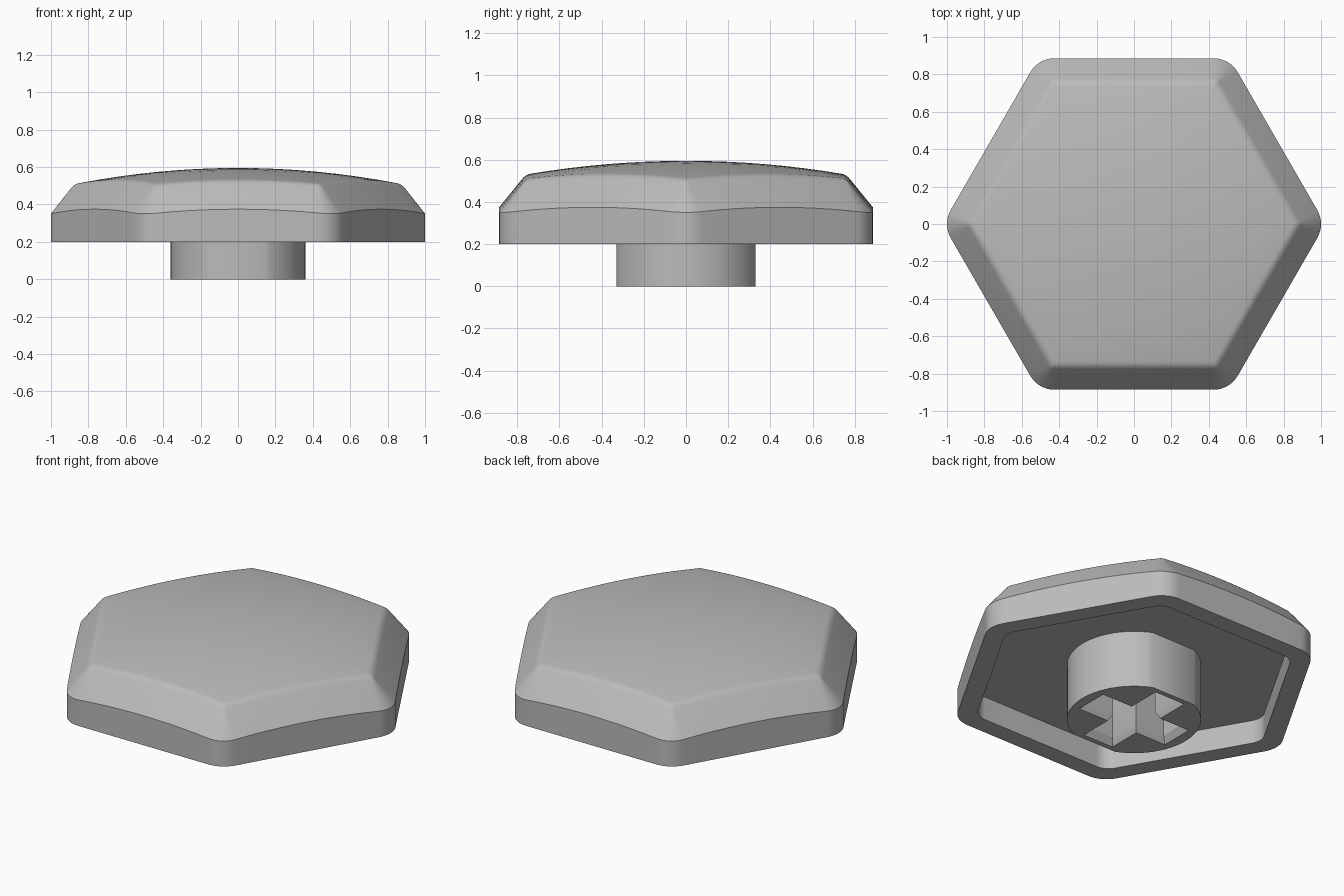
import bpy, bmesh, math
from mathutils import Vector

cube = bpy.data.objects.get("Cube")
if cube:
    bpy.data.objects.remove(cube, do_unlink=True)

grey = bpy.data.materials.new("mid_grey")
grey.use_nodes = True
colour = (0.5, 0.5, 0.5, 1)
grey.diffuse_color = colour
grey.node_tree.nodes["Principled BSDF"].inputs["Base Color"].default_value = colour

DOME = 4.45       # radius of the domed top
ARC, EDGE = 8, 10  # segments per rounded corner and per straight side


def hexagon(apothem, radius):
    """Outline of a hexagon with rounded corners pointing along x."""
    corner = (apothem - radius) / math.cos(math.pi / 6)
    arcs = []
    for k in range(6):
        mid = math.radians(60 * k)
        centre = Vector((math.cos(mid), math.sin(mid))) * corner
        arcs.append([centre + radius * Vector((math.cos(t), math.sin(t)))
                     for t in (mid + math.radians(60 * i / ARC - 30) for i in range(ARC + 1))])
    points = []
    for k in range(6):
        start, end = arcs[k][-1], arcs[(k + 1) % 6][0]
        points += arcs[k] + [start.lerp(end, i / EDGE) for i in range(1, EDGE)]
    return points


def add_loop(bm, points, z, domed=False):
    return [bm.verts.new((p.x, p.y, z - (p.length_squared / (2 * DOME) if domed else 0)))
            for p in points]


def bridge(bm, a, b):
    for i in range(len(a)):
        j = (i + 1) % len(a)
        bm.faces.new((a[i], a[j], b[j], b[i]))


def finish(bm, name):
    bmesh.ops.recalc_face_normals(bm, faces=bm.faces)
    mesh = bpy.data.meshes.new(name)
    bm.to_mesh(mesh)
    bm.free()
    mesh.materials.append(grey)
    ob = bpy.data.objects.new(name, mesh)
    bpy.context.collection.objects.link(ob)
    bpy.ops.object.select_all(action='DESELECT')
    ob.select_set(True)
    bpy.context.view_layer.objects.active = ob
    bpy.ops.object.shade_smooth_by_angle(angle=math.radians(30))
    return ob


# Cap: recessed underside, straight skirt, sloping shoulder, domed top
bm = bmesh.new()
loops = [add_loop(bm, hexagon(0.78, 0.1), 0.34),
         add_loop(bm, hexagon(0.78, 0.1), 0.2),
         add_loop(bm, hexagon(0.886, 0.15), 0.2),
         add_loop(bm, hexagon(0.886, 0.15), 0.463, True)]
bm.faces.new(loops[0])

# softened edge between shoulder and top
low, peak, inner = Vector((0.776, 0.578)), Vector((0.76, 0.595)), Vector((0.737, 0.595))
for i in range(6):
    t = i / 5
    p = low.lerp(peak, t).lerp(peak.lerp(inner, t), t)
    loops.append(add_loop(bm, hexagon(p.x, 0.03 - 0.015 * t), p.y, True))

# domed top
for i in range(7, 0, -1):
    s = i / 8
    loops.append(add_loop(bm, hexagon(inner.x * s, 0.015 * s), inner.y, True))
for a, b in zip(loops, loops[1:]):
    bridge(bm, a, b)
centre = bm.verts.new((0, 0, inner.y))
last = loops[-1]
for i in range(len(last)):
    bm.faces.new((last[i], last[(i + 1) % len(last)], centre))
finish(bm, "cap")


# Stem: round post with two flats and a cross-shaped socket
def cross(half, reach):
    points = []
    for k in range(4):
        c, s = round(math.cos(k * math.pi / 2)), round(math.sin(k * math.pi / 2))
        for x, y in ((reach, -half), (reach, half), (half, half)):
            points.append(Vector((x * c - y * s, x * s + y * c)))
    return points


RADIUS, FLAT = 0.36, 0.33
half_angle = math.asin(FLAT / RADIUS)
outline = []
for side in (0, math.pi):
    for i in range(25):
        t = side + half_angle * (i / 12 - 1)
        outline.append(Vector((math.cos(t), math.sin(t))) * RADIUS)

bm = bmesh.new()
foot = add_loop(bm, outline, 0)
top = add_loop(bm, outline, 0.4)
mouth = add_loop(bm, cross(0.1, 0.3), 0)
throat = add_loop(bm, cross(0.08, 0.275), 0.04)
floor = add_loop(bm, cross(0.08, 0.275), 0.34)
bridge(bm, foot, top)
bridge(bm, mouth, throat)
bridge(bm, throat, floor)
bm.faces.new(top)
bm.faces.new(floor)
rim = [bm.edges.get((ring[i], ring[i - 1])) for ring in (foot, mouth) for i in range(len(ring))]
bmesh.ops.triangle_fill(bm, edges=rim, use_beauty=True)
finish(bm, "stem")
